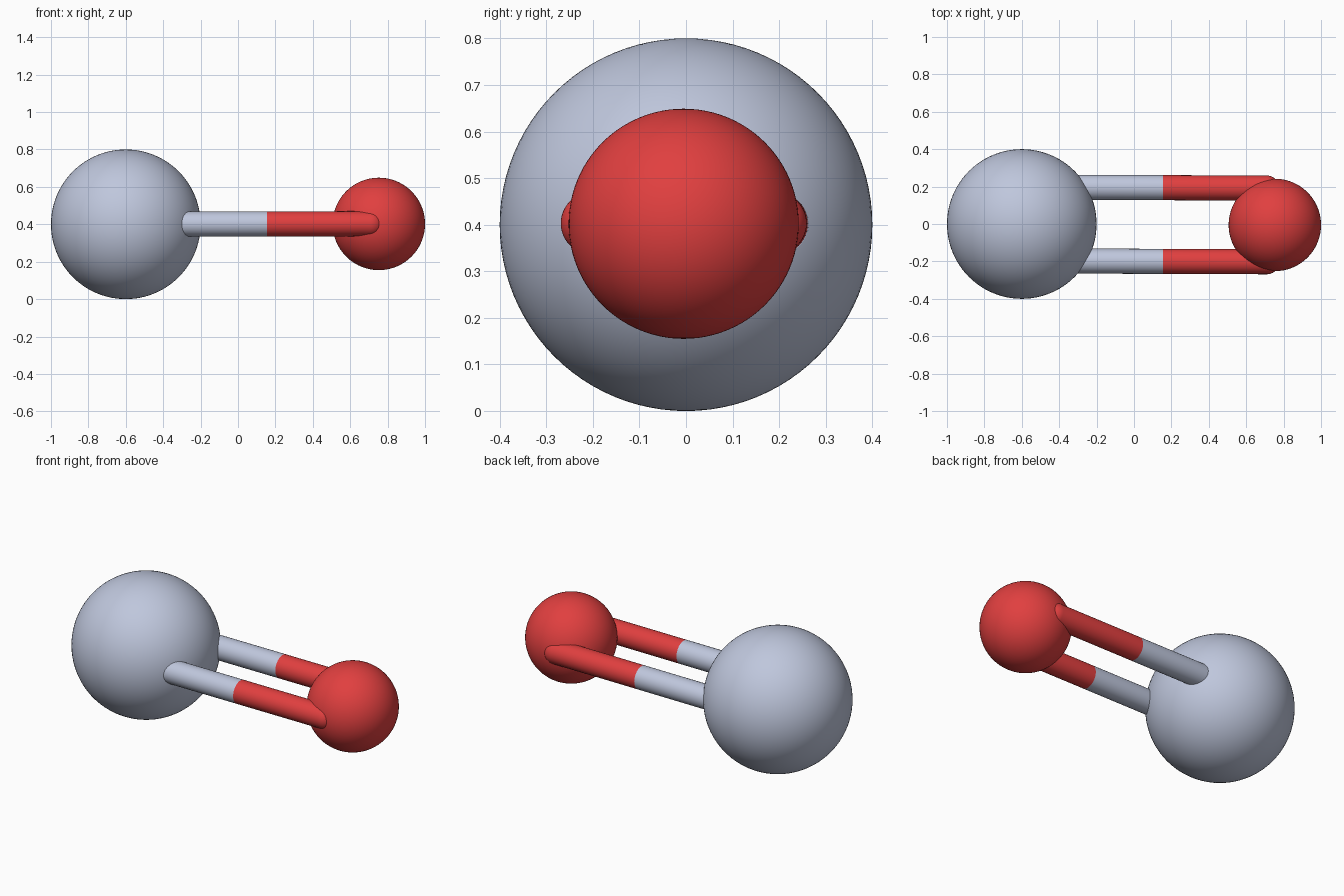
import bpy, bmesh, math
from mathutils import Vector, Matrix

if "Cube" in bpy.data.objects:
    bpy.data.objects.remove(bpy.data.objects["Cube"])


def make_material(name, rgb):
    m = bpy.data.materials.new(name)
    m.diffuse_color = (*rgb, 1)
    m.use_nodes = True
    m.node_tree.nodes["Principled BSDF"].inputs["Base Color"].default_value = m.diffuse_color
    return m


GREY = make_material("pale blue grey", (0.52, 0.57, 0.72))
RED = make_material("red", (0.75, 0.05, 0.05))

BIG = Vector((-0.6, 0, 0.4))
SMALL = Vector((0.753, -0.005, 0.402))
ROD_R = 0.067


def add_object(name, bm, mat):
    for f in bm.faces:
        f.smooth = True
    me = bpy.data.meshes.new(name)
    bm.to_mesh(me)
    bm.free()
    me.materials.append(mat)
    ob = bpy.data.objects.new(name, me)
    bpy.context.collection.objects.link(ob)
    return ob


def ball(name, centre, radius, mat):
    bm = bmesh.new()
    bmesh.ops.create_uvsphere(bm, u_segments=96, v_segments=48, radius=radius)
    add_object(name, bm, mat).location = centre


def rod(name, start, end, mat, dome_start, dome_end):
    """Round bar along start-end, with a half-sphere on the chosen ends."""
    length = (end - start).length
    n = 12
    arc = [(ROD_R * math.sin(math.pi / 2 * i / n),
            ROD_R * math.cos(math.pi / 2 * i / n)) for i in range(n + 1)]
    low = [(r, -h) for r, h in arc] if dome_start else [(ROD_R, 0)]
    high = [(r, length + h) for r, h in reversed(arc)] if dome_end else [(ROD_R, length)]
    bm = bmesh.new()
    vs = [bm.verts.new((r, 0, z)) for r, z in low + high]
    es = [bm.edges.new(p) for p in zip(vs, vs[1:])]
    bmesh.ops.spin(bm, geom=vs + es, cent=(0, 0, 0), axis=(0, 0, 1),
                   angle=2 * math.pi, steps=48)
    bmesh.ops.remove_doubles(bm, verts=bm.verts, dist=1e-5)
    bmesh.ops.recalc_face_normals(bm, faces=bm.faces)
    turn = (end - start).to_track_quat('Z', 'Y').to_matrix().to_4x4()
    add_object(name, bm, mat).matrix_world = Matrix.Translation(start) @ turn


# Two atoms
ball("large_ball", BIG, 0.4, GREY)
ball("small_ball", SMALL, 0.247, RED)

# Double bond: two bars, each half grey and half red
axis = SMALL - BIG


def point_at(x, side):
    return BIG + axis * ((x - BIG.x) / axis.x) + Vector((0, side * 0.197, 0.001))


for label, side in (("front", -1), ("back", 1)):
    a, b, c = (point_at(x, side) for x in (-0.40, 0.155, 0.71))
    rod(label + "_bar_grey", a, b, GREY, True, False)
    rod(label + "_bar_red", b, c, RED, False, True)
